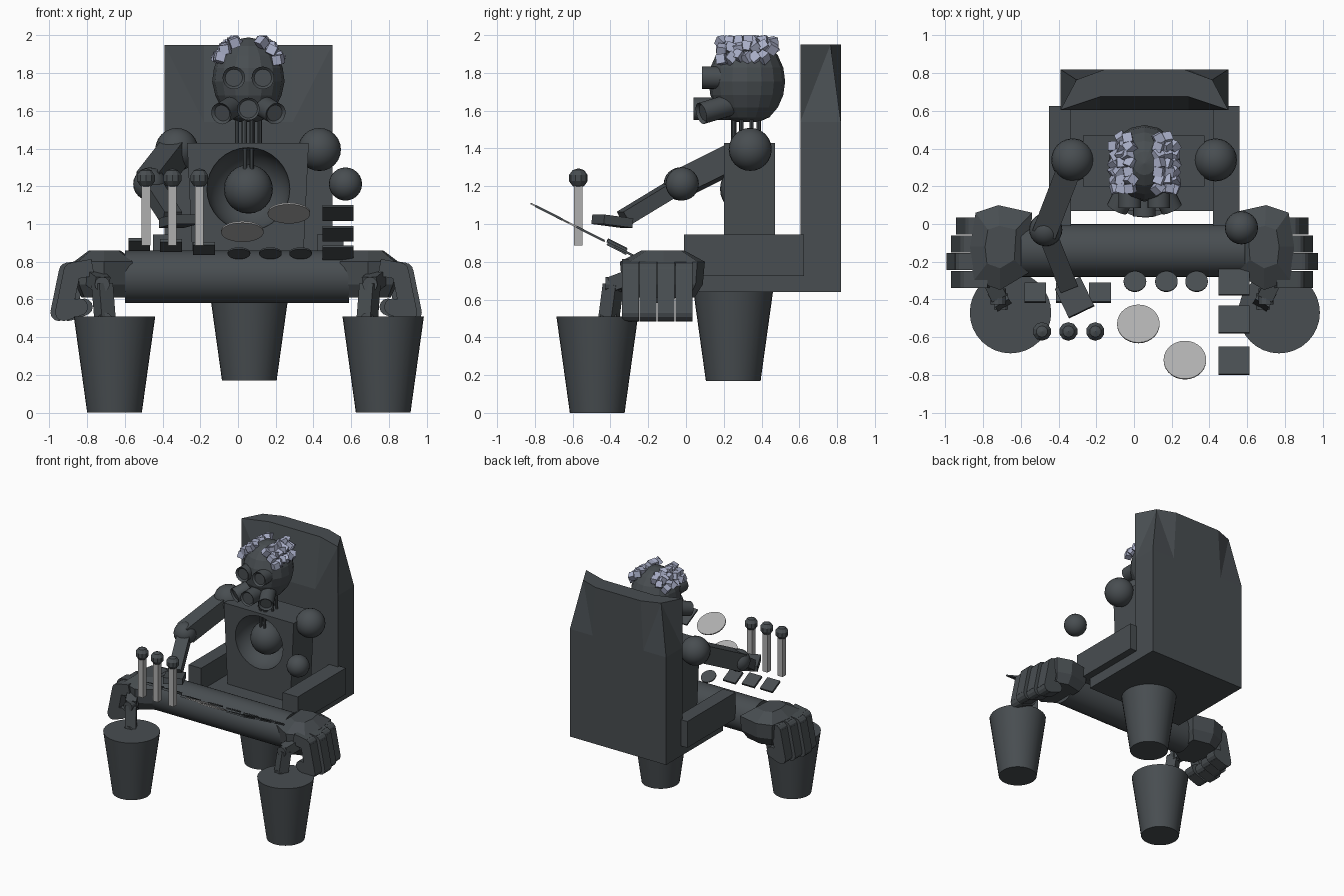
import bpy, bmesh, math, random
from mathutils import Vector, Matrix, Euler

if "Cube" in bpy.data.objects:
    bpy.data.objects.remove(bpy.data.objects["Cube"], do_unlink=True)
random.seed(4)
CX = 0.055  # centre line of the seat and the driver


def material(name, rgb):
    m = bpy.data.materials.new(name)
    m.use_nodes = True
    m.diffuse_color = (*rgb, 1)
    m.node_tree.nodes["Principled BSDF"].inputs["Base Color"].default_value = (*rgb, 1)
    return m


DARK = material("dark_slate", (0.065, 0.075, 0.082))
GREY = material("light_grey", (0.43, 0.43, 0.43))
LILAC = material("pale_lilac", (0.40, 0.43, 0.58))


def finish(bm, name, mat=DARK, smooth=False):
    bmesh.ops.recalc_face_normals(bm, faces=bm.faces)
    me = bpy.data.meshes.new(name)
    bm.to_mesh(me)
    bm.free()
    me.materials.append(mat)
    ob = bpy.data.objects.new(name, me)
    bpy.context.collection.objects.link(ob)
    if smooth:
        bpy.ops.object.select_all(action='DESELECT')
        ob.select_set(True)
        bpy.context.view_layer.objects.active = ob
        bpy.ops.object.shade_smooth_by_angle(angle=math.radians(32))
    return ob


def add_box(bm, c, size, rot=(0, 0, 0)):
    m = Matrix.LocRotScale(Vector(c), Euler(rot), Vector(size))
    return bmesh.ops.create_cube(bm, size=1, matrix=m)["verts"]


def add_span(bm, lo, hi):
    lo, hi = Vector(lo), Vector(hi)
    return add_box(bm, (lo + hi) / 2, hi - lo)


def along(a, b):
    return (b - a).to_track_quat('Z', 'Y')


def add_beam(bm, a, b, w, h):
    a, b = Vector(a), Vector(b)
    m = Matrix.LocRotScale((a + b) / 2, along(a, b), Vector((w, h, (b - a).length)))
    bmesh.ops.create_cube(bm, size=1, matrix=m)


def add_tube(bm, a, b, r1, r2, seg=24, recess=0):
    a, b = Vector(a), Vector(b)
    m = Matrix.LocRotScale((a + b) / 2, along(a, b), None)
    vs = bmesh.ops.create_cone(bm, cap_ends=True, segments=seg, radius1=r1, radius2=r2,
                               depth=(b - a).length, matrix=m)["verts"]
    if recess:
        bm.normal_update()
        d = (b - a).normalized()
        caps = [f for f in {f for v in vs for f in v.link_faces} if f.normal.dot(d) > 0.99]
        bmesh.ops.inset_individual(bm, faces=caps, thickness=recess, depth=-recess)


def ball(name, c, r, seg=24):
    bm = bmesh.new()
    bmesh.ops.create_uvsphere(bm, u_segments=seg, v_segments=seg // 2, radius=r,
                              matrix=Matrix.Translation(c))
    return finish(bm, name, DARK, seg > 12)


# Chair back: straight below, bowed backwards along its top edge
bm = bmesh.new()
xs = (-0.445, -0.235, 0.235, 0.445)
top_back = ((-0.36, 0.765), (-0.21, 0.82), (0.21, 0.82), (0.36, 0.765))
rings = []
for z in (0.64, 1.54, 1.95):
    bowed = z > 1.9
    front = [(x, 0.675 if bowed and abs(x) < 0.3 else 0.605) for x in xs]
    back = top_back if bowed else [(x, 0.82) for x in xs]
    rings.append([bm.verts.new((CX + x, y, z)) for x, y in front + list(reversed(back))])
n = len(rings[0])
for lo, hi in zip(rings, rings[1:]):
    for i in range(n):
        bm.faces.new((lo[i], lo[(i + 1) % n], hi[(i + 1) % n], hi[i]))
for ring in (rings[0], rings[-1]):
    for i in range(3):
        bm.faces.new((ring[i], ring[i + 1], ring[6 - i], ring[7 - i]))
bmesh.ops.triangulate(bm, faces=bm.faces)
finish(bm, "chair_back")

# Seat and armrests
bm = bmesh.new()
add_span(bm, (-0.39, 0.07, 0.64), (0.5, 0.62, 0.76))
finish(bm, "seat")
for name, x0, x1 in (("right_armrest", -0.45, -0.335), ("left_armrest", 0.42, 0.56)):
    bm = bmesh.new()
    add_span(bm, (x0, -0.01, 0.725), (x1, 0.625, 0.945))
    finish(bm, name)

# Three tapered legs
for name, x, y, z in (("right_front_leg", -0.655, -0.47, 0), ("left_front_leg", 0.77, -0.47, 0),
                      ("rear_leg", 0.06, 0.25, 0.17)):
    bm = bmesh.new()
    add_tube(bm, (x, y, z), (x, y, z + 0.51), 0.145, 0.216, 32)
    finish(bm, name, DARK, True)

# Roller in front of the seat
bm = bmesh.new()
add_tube(bm, (-0.6, -0.14, 0.72), (0.59, -0.14, 0.72), 0.14, 0.14, 32)
finish(bm, "front_roller", DARK, True)

# Torso with a bowl-shaped chest hollow
bm = bmesh.new()
add_span(bm, (-0.27, 0.2, 0.74), (0.375, 0.47, 1.43))
for v in bm.verts:
    if v.co.z < 1:
        v.co.x = CX + (v.co.x - CX) * 0.9
torso = finish(bm, "torso")
cutter = ball("chest_cutter", (CX, 0.2, 1.185), 0.22, 32)
cutter.hide_render = True
cut = torso.modifiers.new("hollow", 'BOOLEAN')
cut.operation = 'DIFFERENCE'
cut.solver = 'EXACT'
cut.object = cutter
bpy.ops.object.select_all(action='DESELECT')
bpy.context.view_layer.objects.active = torso
torso.select_set(True)
bpy.ops.object.modifier_apply(modifier="hollow")
bpy.data.objects.remove(cutter, do_unlink=True)
bpy.ops.object.shade_smooth_by_angle(angle=math.radians(32))
ball("chest_core", (CX, 0.31, 1.185), 0.13)

# Neck pipes
bm = bmesh.new()
for i in range(8):
    a = i * math.tau / 8 + 0.4
    x, y = CX + 0.065 * math.cos(a), 0.32 + 0.07 * math.sin(a)
    add_tube(bm, (x, y, 1.4), (x, y, 1.6), 0.011, 0.011, 8)
for x in (-0.018, 0.018):
    add_tube(bm, (CX + x, 0.25, 1.28), (CX + x, 0.25, 1.6), 0.011, 0.011, 8)
finish(bm, "neck_pipes")

# Head: faceted egg, flattened underneath
bm = bmesh.new()
bmesh.ops.create_uvsphere(bm, u_segments=16, v_segments=10, radius=1)
for v in bm.verts:
    taper = 1 + 0.12 * min(v.co.z, 0)
    v.co = Vector((CX + 0.192 * v.co.x * taper, 0.322 + 0.203 * v.co.y,
                   max(1.755 + 0.235 * v.co.z, 1.54)))
finish(bm, "head")

# Goggles and breathing mask
bm = bmesh.new()
for s in (-1, 1):
    add_tube(bm, (CX + s * 0.077, 0.24, 1.775), (CX + s * 0.077, 0.085, 1.775), 0.06, 0.06, 20, 0.014)
finish(bm, "goggles", DARK, True)
bm = bmesh.new()
add_tube(bm, (CX, 0.25, 1.61), (CX, 0.04, 1.61), 0.06, 0.06, 20, 0.012)
for s in (-1, 1):
    add_tube(bm, (CX + s * 0.07, 0.23, 1.63), (CX + s * 0.145, 0.08, 1.585), 0.058, 0.058, 20, 0.014)
finish(bm, "breathing_mask", DARK, True)

# Tufts of small tumbled cubes on both sides of the head
for side, s in (("right", -1), ("left", 1)):
    bm = bmesh.new()
    for i in range(20):
        y = 0.19 + 0.265 * (i % 7) / 6
        t = (0.45, 0.72, 0.98)[i // 7] + random.uniform(-0.06, 0.06)
        c = (CX + s * 0.185 * math.sin(t), y, 1.765 + 0.225 * math.cos(t) - 0.5 * (y - 0.32) ** 2)
        add_box(bm, c, (0.05, 0.05, 0.05), [random.uniform(0, 3) for _ in range(3)])
    for v in bm.verts:
        v.co.z = min(v.co.z, 2.0)
    finish(bm, side + "_hair_cubes", LILAC)

# Shoulders, elbows and the reaching right arm
shoulder, elbow, wrist = (-0.325, 0.34, 1.395), (-0.468, -0.03, 1.212), (-0.35, -0.33, 1.03)
ball("right_shoulder", shoulder, 0.114)
ball("left_shoulder", (0.432, 0.34, 1.395), 0.114)
ball("right_elbow", elbow, 0.088)
ball("left_elbow", (0.57, -0.02, 1.212), 0.088)
for name, a, b, w, h in (("right_upper_arm", shoulder, elbow, 0.13, 0.14),
                         ("right_forearm", elbow, wrist, 0.1, 0.08)):
    bm = bmesh.new()
    add_beam(bm, a, b, w, h)
    finish(bm, name)
bm = bmesh.new()
add_box(bm, (-0.315, -0.39, 1.015), (0.15, 0.17, 0.05), (-0.12, 0, 0.45))
finish(bm, "right_hand")


# Large gripping hands at both ends of the roller
def add_digit(bm, pts, w, t):
    for a, b in zip(pts, pts[1:]):
        add_beam(bm, a, b, w, t)
    for p in pts[1:]:
        p = Vector(p)
        half = Vector((0, w / 2, 0))
        add_tube(bm, p - half, p + half, t / 2, t / 2, 12)


plan = ((0.53, 0.06), (0.71, 0.1), (0.83, 0.06), (0.86, -0.12), (0.84, -0.3), (0.7, -0.35), (0.55, -0.26))
for side, s in (("right", -1), ("left", 1)):
    off = -0.01
    bm = bmesh.new()
    for z, k in ((0.61, 0.75), (0.68, 0.95), (0.80, 1.0), (0.86, 0.5)):
        for x, y in plan:
            bm.verts.new((off + s * (0.70 + (x - 0.70) * k), -0.12 + (y + 0.12) * k, z))
    bmesh.ops.convex_hull(bm, input=bm.verts)
    finish(bm, side + "_grip_palm")
    bm = bmesh.new()
    for i, reach in enumerate((-0.045, -0.02, 0.005, -0.02)):
        y = -0.01 - 0.095 * i
        path = ((0.76, 0.77), (0.89, 0.75), (0.935, 0.53), (0.85, 0.56))
        add_digit(bm, [(off + s * (x + reach * (j > 0)), y, z) for j, (x, z) in enumerate(path)], 0.09, 0.09)
    finish(bm, side + "_grip_fingers")
    bm = bmesh.new()
    thumb = ((0.76, -0.28, 0.72), (0.71, -0.385, 0.68), (0.695, -0.41, 0.49))
    add_digit(bm, [(off + s * x, y, z) for x, y, z in thumb], 0.085, 0.08)
    finish(bm, side + "_grip_thumb")

# Levers with faceted knobs
for i, x in enumerate((-0.488, -0.348, -0.205)):
    bm = bmesh.new()
    add_box(bm, (x, -0.57, 1.045), (0.046, 0.046, 0.32))
    finish(bm, f"lever_{i + 1}", GREY)
    ball(f"lever_knob_{i + 1}", (x, -0.57, 1.243), 0.052, 10)

# Floating control panel: everything lies on one plane tilted towards the seat
TILT = math.radians(-27)


def plane_z(y):
    return 0.845 - 0.51 * (y + 0.305)


def panel_disc(name, x, y, r, mat):
    bm = bmesh.new()
    m = Matrix.Translation((x, y, plane_z(y))) @ Matrix.Rotation(TILT, 4, 'X')
    bmesh.ops.create_cone(bm, cap_ends=True, segments=28, radius1=r, radius2=r, depth=0.009, matrix=m)
    finish(bm, name, mat)


for i, x in enumerate((0.005, 0.172, 0.332)):
    panel_disc(f"small_dial_{i + 1}", x, -0.305, 0.06, DARK)
panel_disc("inner_screen", 0.023, -0.53, 0.113, GREY)
panel_disc("outer_screen", 0.27, -0.722, 0.113, GREY)
for i, (x, dz) in enumerate(((-0.523, 0.015), (-0.355, 0.01), (-0.18, -0.005))):
    bm = bmesh.new()
    add_box(bm, (x, -0.365, plane_z(-0.365) + dz), (0.115, 0.115, 0.018), (TILT, 0, 0))
    finish(bm, f"lever_pad_{i + 1}")
for i, y in enumerate((-0.305, -0.507, -0.725)):
    bm = bmesh.new()
    add_box(bm, (0.53, y, plane_z(y)), (0.163, 0.162, 0.012), (TILT, 0, 0))
    finish(bm, f"gauge_plate_{i + 1}")
    panel_disc(f"gauge_face_{i + 1}", 0.53, y, 0.072, DARK)
